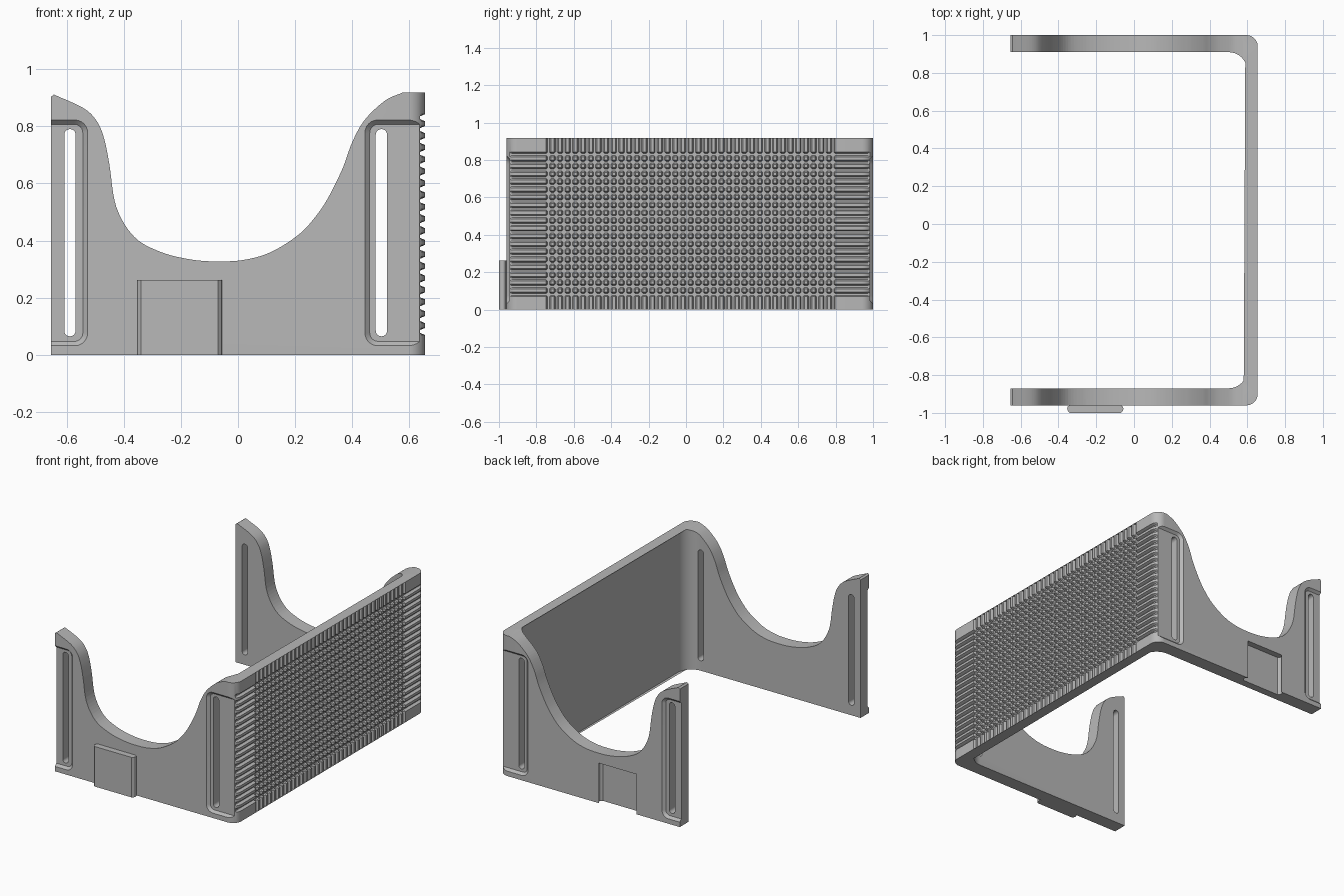
import bpy, bmesh, math
from mathutils import Vector

if "Cube" in bpy.data.objects:
    bpy.data.objects.remove(bpy.data.objects["Cube"])

grey = bpy.data.materials.new("plain grey")
grey.diffuse_color = (0.48, 0.48, 0.48, 1)
grey.use_nodes = True
grey.node_tree.nodes["Principled BSDF"].inputs["Base Color"].default_value = grey.diffuse_color

X, Y0, Y1, H = 0.655, -0.96, 1.0, 0.918      # outer face, wall faces, height
T, DEPTH = 0.09, 0.018                       # wall thickness, groove depth
INNER_X = 0.60


def loft(name, rings):
    """Closed solid through rings of equal point count."""
    bm = bmesh.new()
    vs = [[bm.verts.new(p) for p in r] for r in rings]
    n = len(vs[0])
    for a, b in zip(vs, vs[1:]):
        for i in range(n):
            j = (i + 1) % n
            bm.faces.new((a[i], a[j], b[j], b[i]))
    bm.faces.new(vs[0])
    bm.faces.new(vs[-1])
    bmesh.ops.triangulate(bm, faces=bm.faces[:])
    bmesh.ops.recalc_face_normals(bm, faces=bm.faces[:])
    me = bpy.data.meshes.new(name)
    bm.to_mesh(me)
    bm.free()
    me.materials.append(grey)
    ob = bpy.data.objects.new(name, me)
    bpy.context.collection.objects.link(ob)
    return ob


def arc(cx, cy, r, a0, a1, n):
    out = []
    for i in range(n + 1):
        a = math.radians(a0 + (a1 - a0) * i / n)
        out.append((cx + r * math.cos(a), cy + r * math.sin(a)))
    return out


def round_rect(x0, x1, z0, z1, r, n=6):
    return (arc(x1 - r, z0 + r, r, -90, 0, n) + arc(x1 - r, z1 - r, r, 0, 90, n)
            + arc(x0 + r, z1 - r, r, 90, 180, n) + arc(x0 + r, z0 + r, r, 180, 270, n))


def at_y(pts, y):
    return [(x, y, z) for x, z in pts]


def smooth_path(pts, n=6):
    """Catmull-Rom curve through the points."""
    p = [Vector(q) for q in pts]
    p = [2 * p[0] - p[1]] + p + [2 * p[-1] - p[-2]]
    out = []
    for a, b, c, d in zip(p, p[1:], p[2:], p[3:]):
        for i in range(n):
            t = i / n
            out.append(0.5 * (2 * b + (c - a) * t + (2 * a - 5 * b + 4 * c - d) * t * t
                              + (3 * b - a - 3 * c + d) * t ** 3))
    return [tuple(v) for v in out] + [tuple(p[-2])]


def grooves(first, last, count):
    """Positions and depths of a row of trapezoid grooves."""
    out = []
    for i in range(count):
        c = first + (last - first) * i / (count - 1)
        out += [(c - 0.0125, 0), (c - 0.005, DEPTH), (c + 0.005, DEPTH), (c + 0.0125, 0)]
    return out


# U-shaped body, stacked from plan outlines so the back panel carries both groove sets
R, RI = 0.06, 0.10
y_grooves = grooves(-0.735, 0.785, 38)
z_rows = [(0, 0)] + grooves(0.082, 0.83, 19) + [(H, 0)]
outer = ([(-X, Y0)] + arc(X - R, Y0 + R, R, -90, 0, 16)
         + [(X - d, y) for y, d in y_grooves]
         + arc(X - R, Y1 - R, R, 0, 90, 16) + [(-X, Y1)])
inner = ([(-X, Y1 - T)] + arc(INNER_X - RI, Y1 - T - RI, RI, 90, 0, 10)
         + arc(INNER_X - RI, Y0 + T + RI, RI, 0, -90, 10) + [(-X, Y0 + T)])
body = loft("bracket_body", [[(min(x, X - d), y, z) for x, y in outer]
                             + [(x, y, z) for x, y in inner] for z, d in z_rows])

cutters = []

# Saddle curve along the top of both side walls
saddle = smooth_path([(0.574, 0.917), (0.515, 0.89), (0.444, 0.823), (0.40, 0.745),
                      (0.367, 0.655), (0.321, 0.56), (0.279, 0.494), (0.216, 0.424),
                      (0.12, 0.362), (0.03, 0.334), (-0.06, 0.327), (-0.16, 0.333),
                      (-0.27, 0.36), (-0.363, 0.413), (-0.426, 0.518), (-0.45, 0.666),
                      (-0.468, 0.755), (-0.493, 0.816), (-0.54, 0.863), (-0.644, 0.911)])
saddle += [(-0.655, 0.903), (-0.70, 0.86), (-0.70, 1.1), (0.60, 1.1), (0.60, 0.93)]
cutters.append(loft("saddle_cutter", [at_y(saddle, -1.2), at_y(saddle, 1.2)]))

# Strap recesses with sloped rims, and through slots, on both walls
for face, s in ((Y0, -1), (Y1, 1)):
    for x0, x1, c, e in ((-0.75, -0.526, -0.588, (0, 1)), (0.444, 0.75, 0.502, (1, 0))):
        rim = round_rect(x0, x1, 0.032, 0.822, 0.045)
        floor = round_rect(x0 + 0.017 * e[0], x1 - 0.017 * e[1], 0.047, 0.807, 0.03)
        cutters.append(loft("recess_cutter", [at_y(rim, face + s * 0.05), at_y(rim, face),
                                              at_y(floor, face - s * 0.016)]))
        slot = round_rect(c - 0.02, c + 0.02, 0.065, 0.79, 0.0199)
        cutters.append(loft("slot_cutter", [at_y(slot, face - s * 0.12), at_y(slot, face + s * 0.05)]))

# Connector tab on the front wall and matching pocket in the back wall
half = [(0.135, -0.95), (0.135, -0.96), (0.146, -0.967), (0.149, -0.978),
        (0.145, -0.991), (0.135, -1.0)]
section = [(-0.205 + x, y) for x, y in half] + [(-0.205 - x, y) for x, y in reversed(half)]
tab = loft("connector_tab", [[(x, y, z) for x, y in section] for z in (0, 0.262)])
cutters.append(loft("pocket_cutter", [[(x, y + Y1 - Y0, z) for x, y in section]
                                      for z in (-0.02, 0.262)]))

# Apply the cuts
for c in cutters:
    c.hide_render = True
    m = body.modifiers.new("cut", 'BOOLEAN')
    m.operation, m.solver, m.object = 'DIFFERENCE', 'EXACT', c
bpy.context.view_layer.update()
dg = bpy.context.evaluated_depsgraph_get()
mesh = bpy.data.meshes.new_from_object(body.evaluated_get(dg))
body.modifiers.clear()
body.data = mesh
mesh.materials.clear()
mesh.materials.append(grey)
for c in cutters:
    bpy.data.objects.remove(c)

# Smooth curves, sharp edges
for ob in (body, tab):
    bpy.ops.object.select_all(action='DESELECT')
    ob.select_set(True)
    bpy.context.view_layer.objects.active = ob
    bpy.ops.object.shade_smooth_by_angle(angle=math.radians(30))
